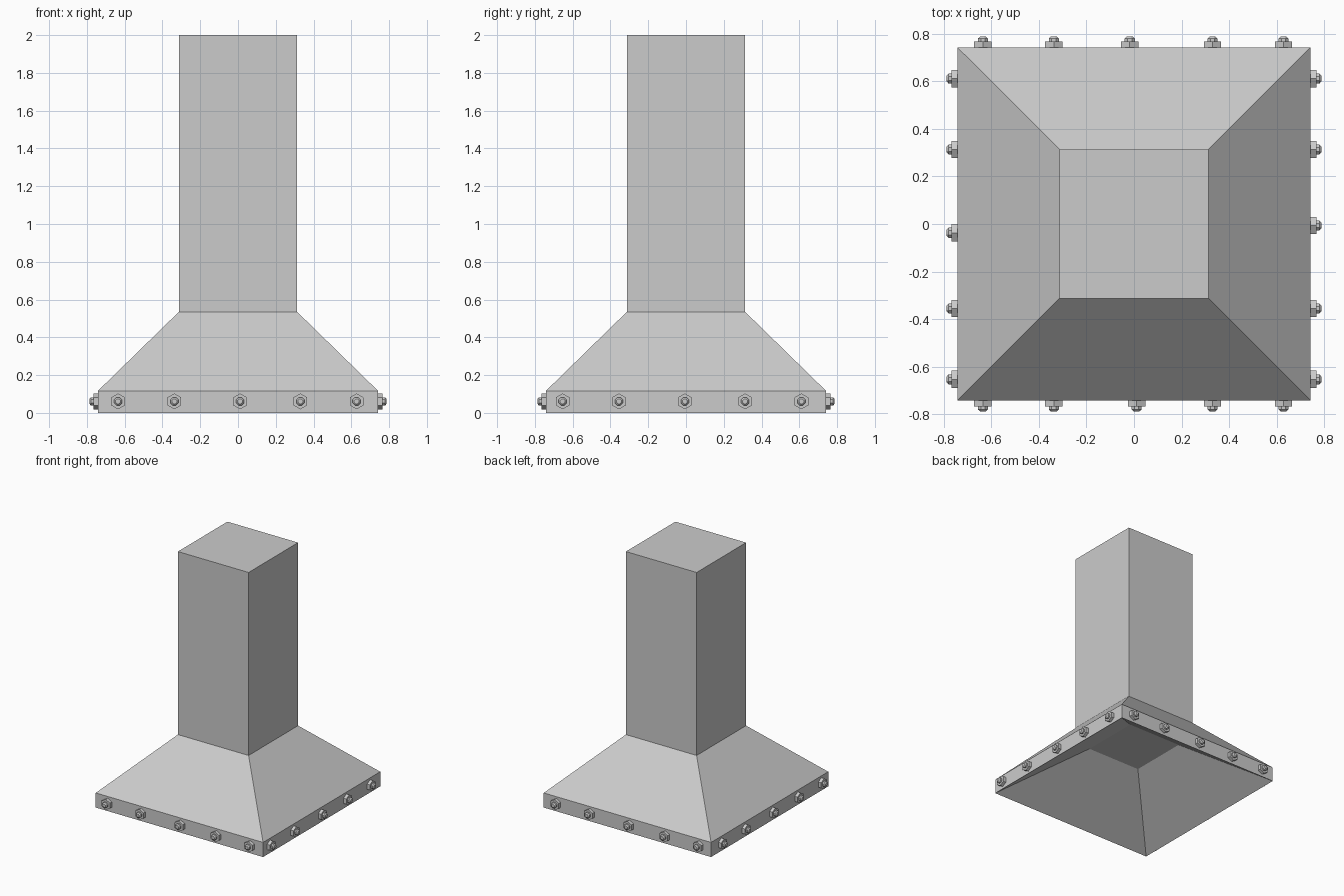
import bpy, bmesh
from math import pi, cos, sin
from mathutils import Matrix

if "Cube" in bpy.data.objects:
    bpy.data.objects.remove(bpy.data.objects["Cube"])


def loft(name, rings, sides, turn, matrix=Matrix()):
    """Skin regular polygon rings (radius, z) and cap both ends."""
    bm = bmesh.new()
    loops = []
    for r, z in rings:
        loops.append([bm.verts.new((r * cos(turn + 2 * pi * i / sides),
                                    r * sin(turn + 2 * pi * i / sides), z))
                      for i in range(sides)])
    for a, b in zip(loops, loops[1:]):
        for i in range(sides):
            j = (i + 1) % sides
            bm.faces.new((a[i], a[j], b[j], b[i]))
    bm.faces.new(loops[0][::-1])
    bm.faces.new(loops[-1])
    bmesh.ops.recalc_face_normals(bm, faces=bm.faces)
    mesh = bpy.data.meshes.new(name)
    bm.to_mesh(mesh)
    bm.free()
    obj = bpy.data.objects.new(name, mesh)
    bpy.context.collection.objects.link(obj)
    obj.matrix_world = matrix
    return obj


# Hood and chimney: recessed underside, rim band, flared canopy, duct
HALF = 0.741
profile = [(0.238, 0.35), (HALF, 0), (HALF, 0.117), (0.313, 0.535), (0.313, 2)]
loft("hood_and_chimney", [(h * 2 ** 0.5, z) for h, z in profile], 4, pi / 4)

# Rim bolts: hex nut with a small chamfered stud, five per side
front = [-0.635, -0.337, 0.011, 0.33, 0.628]
back = [-0.635, -0.337, -0.018, 0.33, 0.628]
right = [-0.653, -0.355, -0.006, 0.313, 0.611]
left = [-0.653, -0.355, -0.037, 0.313, 0.611]
# side name, angle about z from the front, sign of the along-axis, positions
for side, angle, sign, places in (("front", 0, 1, front), ("right", pi / 2, 1, right),
                                  ("back", pi, -1, back), ("left", -pi / 2, -1, left)):
    for n, p in enumerate(places, 1):
        m = (Matrix.Rotation(angle, 4, 'Z')
             @ Matrix.Translation((sign * p, -HALF, 0.061))
             @ Matrix.Rotation(pi / 2, 4, 'X'))
        loft(f"nut_{side}_{n}", [(0.042, -0.004), (0.042, 0.025)], 6, pi / 2, m)
        loft(f"stud_{side}_{n}", [(0.023, 0.02), (0.023, 0.038), (0.014, 0.046)],
             8, pi / 8, m)
